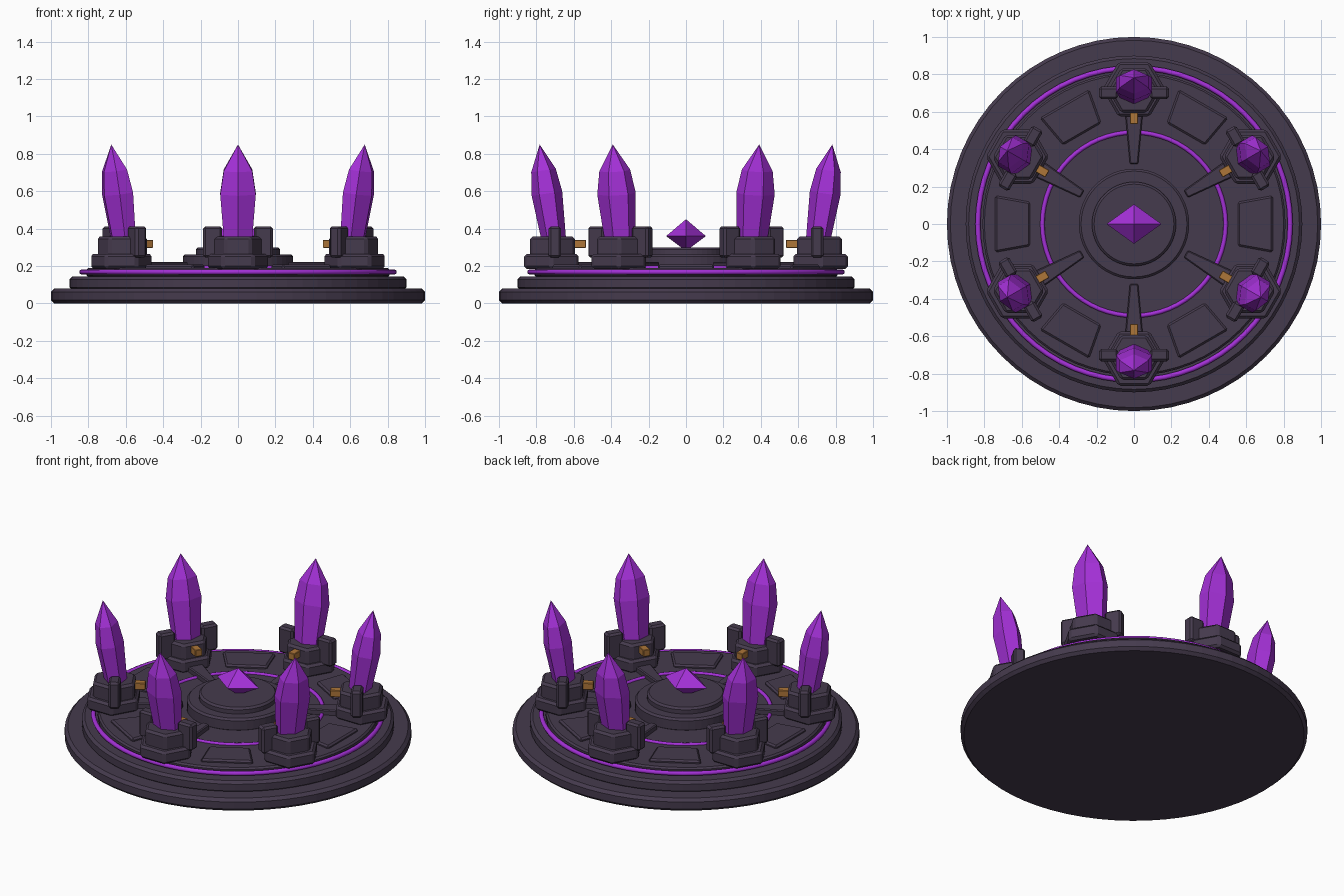
import bpy, bmesh, math
from mathutils import Matrix, Vector

if "Cube" in bpy.data.objects:
    bpy.data.objects.remove(bpy.data.objects["Cube"])


def material(name, rgb):
    m = bpy.data.materials.new(name)
    m.diffuse_color = (*rgb, 1)
    m.use_nodes = True
    m.node_tree.nodes["Principled BSDF"].inputs["Base Color"].default_value = m.diffuse_color
    return m


STONE = material("dark_stone", (0.06, 0.043, 0.075))
PURPLE = material("purple_crystal", (0.37, 0.03, 0.68))
GOLD = material("bronze", (0.42, 0.18, 0.04))


def finish(name, bm, mat, bevel=0, angle=0):
    bmesh.ops.recalc_face_normals(bm, faces=bm.faces)
    me = bpy.data.meshes.new(name)
    bm.to_mesh(me)
    bm.free()
    me.materials.append(mat)
    ob = bpy.data.objects.new(name, me)
    bpy.context.collection.objects.link(ob)
    ob.rotation_euler.z = angle
    if bevel:
        b = ob.modifiers.new("bevel", 'BEVEL')
        b.width = bevel
        b.segments = 1
        b.limit_method = 'ANGLE'
    return ob


def prism(name, outline, z0, z1, mat, bevel=0, angle=0, inset=0.0):
    """Extrude a flat outline from z0 to z1."""
    bm = bmesh.new()
    f = bm.faces.new([bm.verts.new((x, y, z0)) for x, y in outline])
    top = bmesh.ops.extrude_face_region(bm, geom=[f])["geom"]
    bmesh.ops.translate(bm, vec=(0, 0, z1 - z0),
                        verts=[v for v in top if isinstance(v, bmesh.types.BMVert)])
    return finish(name, bm, mat, bevel, angle)


def ngon(n, r, cx=0.0, phase=0.0):
    return [(cx + r * math.cos(phase + 2 * math.pi * i / n),
             r * math.sin(phase + 2 * math.pi * i / n)) for i in range(n)]


def rect(x0, x1, y0, y1):
    return [(x0, y0), (x1, y0), (x1, y1), (x0, y1)]


def ring(name, r, z, a, n=64, m=8):
    """Thin glowing torus."""
    bm = bmesh.new()
    rows = []
    for i in range(n):
        t = 2 * math.pi * i / n
        rows.append([])
        for j in range(m):
            p = 2 * math.pi * j / m
            q = r + a * math.cos(p)
            rows[-1].append(bm.verts.new((q * math.cos(t), q * math.sin(t), z + a * math.sin(p))))
    for i in range(n):
        A, B = rows[i], rows[(i + 1) % n]
        for j in range(m):
            k = (j + 1) % m
            bm.faces.new((A[j], B[j], B[k], A[k])).smooth = True
    return finish(name, bm, PURPLE)


def crystal(name, sides, profile, sx, sy, matrix, angle=0):
    """Faceted crystal: profile of (radius, height); radius 0 makes a point."""
    bm = bmesh.new()
    rows = []
    for r, z in profile:
        pts = ngon(sides, r) if r else [(0, 0)]
        rows.append([bm.verts.new(matrix @ Vector((x * sx, y * sy, z))) for x, y in pts])
    for A, B in zip(rows, rows[1:]):
        for i in range(sides):
            j = (i + 1) % sides
            quad = [A[i % len(A)], A[j % len(A)], B[j % len(B)], B[i % len(B)]]
            bm.faces.new(list(dict.fromkeys(quad)))
    if len(rows[0]) > 1:
        bm.faces.new(rows[0])
    return finish(name, bm, PURPLE, 0, angle)


# Stepped round platform
prism("base_disc", ngon(64, 1.0), 0, 0.08, STONE, 0.018)
prism("middle_disc", ngon(64, 0.9), 0.07, 0.145, STONE, 0.016)
prism("upper_disc", ngon(64, 0.81), 0.14, 0.19, STONE, 0.01)
prism("center_step", ngon(48, 0.295), 0.18, 0.262, STONE, 0.012)
prism("center_top", ngon(48, 0.225), 0.25, 0.3, STONE, 0.012)

# Glowing rings
ring("outer_ring", 0.835, 0.168, 0.014)
ring("inner_ring", 0.49, 0.19, 0.012)

# Center gem
crystal("center_gem", 4, [(0, 0.28), (1, 0.36), (0, 0.45)], 0.147, 0.106, Matrix())

# Six pedestal bays, with floor panels between them
tilt = Matrix.Translation((0.705, 0, 0.33)) @ Matrix.Rotation(math.radians(8.5), 4, 'Y')
shard = [(0.076, 0), (0.097, 0.26), (0.078, 0.385), (0, 0.525)]
for k in range(6):
    a = math.radians(30 + 60 * k)
    prism(f"pedestal_foot_{k}", ngon(6, 0.168, 0.72, math.pi / 6), 0.185, 0.265, STONE, 0.014, a)
    prism(f"pedestal_body_{k}", ngon(6, 0.138, 0.714, math.pi / 6), 0.25, 0.357, STONE, 0.014, a)
    for s in (-1, 1):
        y0, y1 = sorted((s * 0.085, s * 0.186))
        prism(f"side_post_{k}_{s}", rect(0.668, 0.735, y0, y1), 0.245, 0.412, STONE, 0.012, a)
    prism(f"bronze_peg_{k}", rect(0.535, 0.61, -0.022, 0.022), 0.297, 0.34, GOLD, 0.003, a)
    prism(f"spoke_{k}", [(0.32, -0.022), (0.6, -0.048), (0.6, 0.048), (0.32, 0.022)],
          0.18, 0.222, STONE, 0.006, a)
    crystal(f"crystal_{k}", 6, shard, 0.85, 1.13, tilt, a)
    prism(f"floor_panel_{k}", [(0.555, -0.118), (0.742, -0.152), (0.742, 0.152), (0.555, 0.118)],
          0.18, 0.208, STONE, 0.01, math.radians(60 * k))
